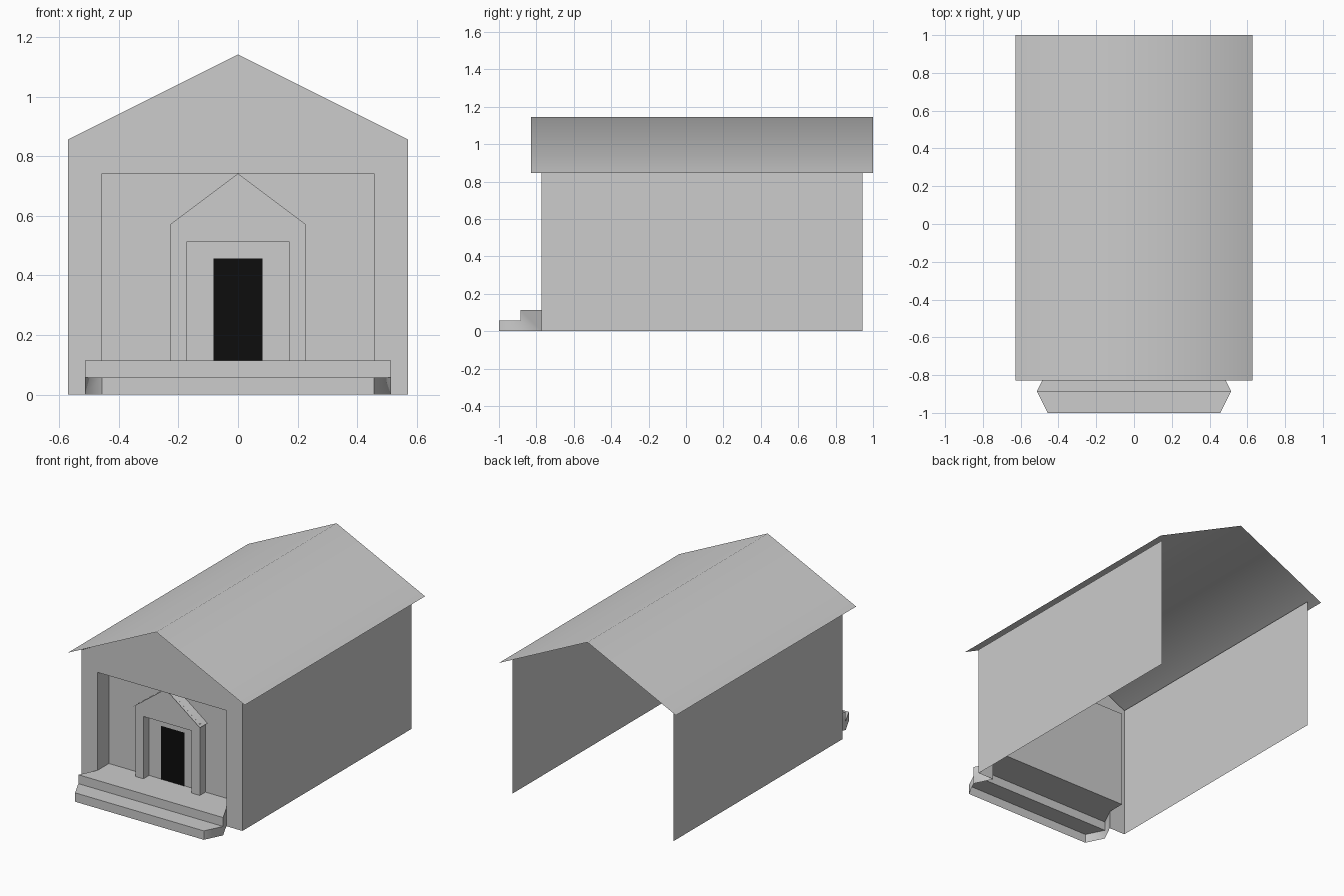
import bpy

cube = bpy.data.objects.get("Cube")
if cube:
    bpy.data.objects.remove(cube, do_unlink=True)

U = 2 / 35                      # building module
FRONT, BACK = -1 + 4 * U, 1 - U  # facade and open rear end
NICHE = FRONT + 2 * U           # wall at the back of the porch
PORTAL = FRONT + U              # front of the small door surround


def material(name, value):
    mat = bpy.data.materials.new(name)
    mat.use_nodes = True
    color = (value, value, value, 1)
    mat.diffuse_color = color
    mat.node_tree.nodes["Principled BSDF"].inputs["Base Color"].default_value = color
    return mat


STONE = material("light_grey", 0.604)
DARK = material("door_black", 0.004)


def build(name, verts, faces, mat=STONE, smooth=False):
    mesh = bpy.data.meshes.new(name)
    mesh.from_pydata(verts, [], faces)
    mesh.materials.append(mat)
    for poly in mesh.polygons:
        poly.use_smooth = smooth
    obj = bpy.data.objects.new(name, mesh)
    bpy.context.collection.objects.link(obj)
    return obj


def panel(name, points, y, mat=STONE):
    """Flat sheet facing the front, from an x-z outline."""
    return build(name, [(x, y, z) for x, z in points], [range(len(points))], mat)


def ribbon(name, path, y0, y1, smooth=False):
    """Thin sheet made by sweeping an x-z path along y."""
    verts = [(x, y, z) for x, z in path for y in (y0, y1)]
    faces = [(2 * i, 2 * i + 2, 2 * i + 3, 2 * i + 1) for i in range(len(path) - 1)]
    return build(name, verts, faces, STONE, smooth)


def gable_front(name, y, base, half, eave, ridge, door_half, door_top):
    """Gabled front with a rectangular opening cut up from its base."""
    panel(name, [(door_half, base), (half, base), (half, eave), (0, ridge),
                 (-half, eave), (-half, base), (-door_half, base),
                 (-door_half, door_top), (door_half, door_top)], y)


def side_walls(name, half, base, top, y0, y1):
    ribbon("left_" + name, [(half, top), (half, base)], y0, y1)
    ribbon("right_" + name, [(-half, base), (-half, top)], y0, y1)


def reveal(name, half, base, top, y0, y1):
    ribbon(name, [(half, base), (half, top), (-half, top), (-half, base)], y0, y1)


# Main hall, open at the rear and underneath
gable_front("facade", FRONT, 0, 10 * U, 15 * U, 20 * U, 8 * U, 13 * U)
side_walls("hall_wall", 10 * U, 0, 15 * U, FRONT, BACK)
ribbon("hall_roof", [(-11 * U, 0.845), (0, 1.146), (11 * U, 0.845)],
       FRONT - U, BACK + U, smooth=True)

# Porch niche
reveal("niche_reveal", 8 * U, 2 * U, 13 * U, FRONT, NICHE)
panel("niche_wall", [(-8 * U, 2 * U), (8 * U, 2 * U), (8 * U, 13 * U), (-8 * U, 13 * U)], NICHE)

# Door surround
gable_front("portal_front", PORTAL, 2 * U, 4 * U, 10 * U, 13 * U, 3 * U, 9 * U)
side_walls("portal_side", 4 * U, 2 * U, 10 * U, PORTAL, NICHE)
reveal("portal_reveal", 3 * U, 2 * U, 9 * U, PORTAL, NICHE)
ribbon("portal_roof", [(-0.243, 0.56), (0, 13 * U), (0.243, 0.56)],
       PORTAL - 0.02, NICHE, smooth=True)
panel("door", [(-0.083, 2 * U), (0.083, 2 * U), (0.083, 8 * U), (-0.083, 8 * U)],
      NICHE - 0.003, DARK)

# Steps: treads and risers
MID, TIP = FRONT - 2 * U, -1
WIDE, SLIM = 9 * U, 8 * U
build("porch_floor", [(-SLIM, NICHE, 2 * U), (-SLIM, FRONT, 2 * U), (-WIDE, MID, 2 * U),
                      (WIDE, MID, 2 * U), (SLIM, FRONT, 2 * U), (SLIM, NICHE, 2 * U)],
      [range(6)])
build("lower_tread", [(-WIDE, MID, U), (-SLIM, TIP, U), (SLIM, TIP, U), (WIDE, MID, U)],
      [range(4)])
panel("upper_riser", [(-WIDE, U), (WIDE, U), (WIDE, 2 * U), (-WIDE, 2 * U)], MID)
panel("lower_riser", [(-SLIM, 0), (SLIM, 0), (SLIM, U), (-SLIM, U)], TIP)

# Angled step ends, softly shaded across the corner
for side, label in ((1, "left"), (-1, "right")):
    verts = [(side * SLIM, TIP, 0), (side * WIDE, MID, 0), (side * WIDE, MID, U),
             (side * SLIM, TIP, U), (side * SLIM, FRONT, 0), (side * SLIM, FRONT, 2 * U),
             (side * WIDE, MID, 2 * U)]
    faces = [(0, 1, 2, 3), (1, 4, 5, 6, 2)]
    if side < 0:
        faces = [f[::-1] for f in faces]
    build(label + "_step_end", verts, faces, smooth=True)
